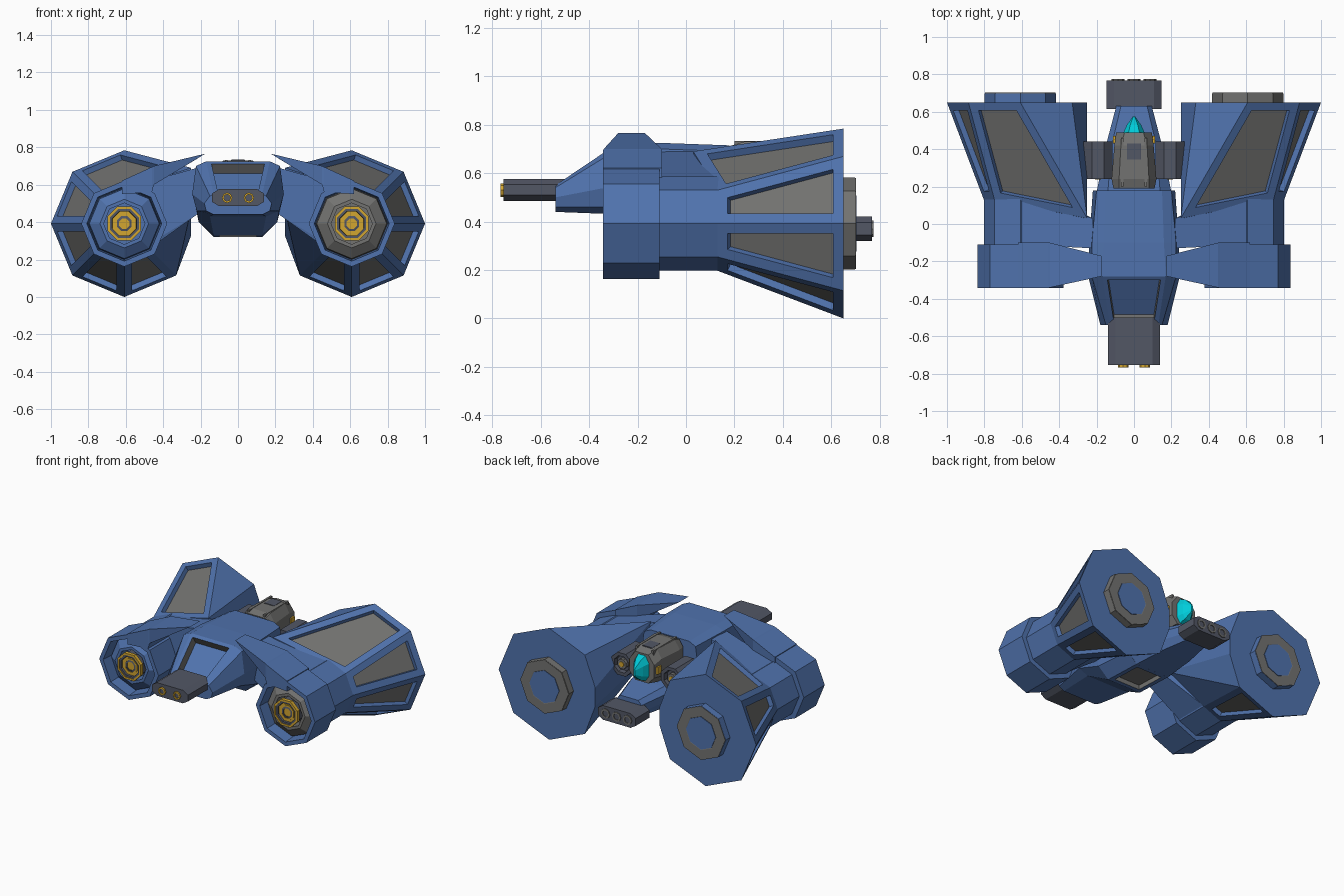
import bpy, bmesh
from math import cos, sin, pi

if "Cube" in bpy.data.objects:
    bpy.data.objects.remove(bpy.data.objects["Cube"])


def material(name, rgb):
    m = bpy.data.materials.new(name)
    m.diffuse_color = (*rgb, 1)
    m.use_nodes = True
    m.node_tree.nodes["Principled BSDF"].inputs["Base Color"].default_value = m.diffuse_color
    return m


BLUE = material("blue_paint", (0.08, 0.17, 0.42))
GREY = material("grey_metal", (0.17, 0.17, 0.165))
DARK = material("dark_metal", (0.085, 0.095, 0.13))
GOLD = material("gold_trim", (0.65, 0.38, 0.03))
CYAN = material("cyan_glass", (0.0, 0.6, 0.7))
CX, CZ = 0.608, 0.392      # pod axis


def finish(name, bm, mats, mirror=False):
    me = bpy.data.meshes.new(name)
    bm.to_mesh(me)
    bm.free()
    ob = bpy.data.objects.new(name, me)
    bpy.context.collection.objects.link(ob)
    for m in mats:
        me.materials.append(m)
    if mirror:
        ob.modifiers.new("Mirror", "MIRROR").use_mirror_merge = False
    return ob


def loft_bm(rings):
    bm = bmesh.new()
    vs = [[bm.verts.new(p) for p in r] for r in rings]
    n = len(vs[0])
    for a, b in zip(vs, vs[1:]):
        for i in range(n):
            j = (i + 1) % n
            bm.faces.new((a[i], a[j], b[j], b[i]))
    bm.faces.new(vs[0])
    bm.faces.new(vs[-1])
    bmesh.ops.recalc_face_normals(bm, faces=bm.faces)
    bm.normal_update()
    return bm


def hull_bm(pts):
    bm = bmesh.new()
    for p in pts:
        bm.verts.new(p)
    bmesh.ops.convex_hull(bm, input=bm.verts)
    loose = [v for v in bm.verts if not v.link_faces]
    bmesh.ops.delete(bm, geom=loose, context="VERTS")
    bmesh.ops.dissolve_limit(bm, angle_limit=0.02, verts=bm.verts, edges=bm.edges)
    bmesh.ops.recalc_face_normals(bm, faces=bm.faces)
    bm.normal_update()
    return bm


def recess(bm, faces, rim, depth, wall=0, floor=0):
    bmesh.ops.inset_individual(bm, faces=faces, thickness=rim, use_even_offset=True)
    bm.normal_update()
    walls = bmesh.ops.inset_individual(bm, faces=faces, thickness=0.002, depth=-depth)["faces"]
    for f in walls:
        f.material_index = wall
    for f in faces:
        f.material_index = floor


def ngon(cx, cz, r, y, n=8, phase=0.0):
    return [(cx + r * cos(phase + 2 * pi * i / n), y, cz + r * sin(phase + 2 * pi * i / n))
            for i in range(n)]


def lathe(name, cx, cz, profile, mat, mirror=True, n=8, phase=0.0):
    return finish(name, loft_bm([ngon(cx, cz, r, y, n, phase) for r, y in profile]), [mat], mirror)


def sym(y, half):
    """Symmetric cross-section from half-profile points (x, z), top to bottom."""
    return [(x, y, z) for x, z in half] + [(-x, y, z) for x, z in reversed(half)]


def block(name, y0, y1, w, z0, z1, mat, cut):
    half = [(w - cut, z1), (w, z1 - cut * 0.6), (w, z0 + cut * 0.6), (w - cut, z0)]
    return finish(name, loft_bm([sym(y0, half), sym(y1, half)]), [mat])


# --- Engine pods ---
lathe("pod_core", CX, CZ, [(0.19, -0.2), (0.2, -0.342), (0.23, -0.342), (0.23, -0.11),
                           (0.195, -0.11), (0.195, 0.14)], BLUE)

# flared rear skirt, trimmed on the inside and drawn in to the body mount
pts = ngon(CX, CZ, 0.195, 0.13)
for x, y, z in ngon(CX, CZ, 0.392, 0.65):
    if x > 0.25:
        pts.append((x, y, z))
pts += [(0.25, 0.65, 0.33), (0.25, 0.65, 0.46), (0.25, 0.03, 0.69), (0.25, 0.03, 0.47)]
bm = hull_bm(pts)
slots = [f for f in bm.faces if len(f.verts) == 4 and abs(f.normal.y) < 0.6
         and (f.normal.x > 0.1 or f.normal.z < -0.6)]
recess(bm, slots, 0.045, 0.03, 0, 1)
finish("pod_skirt", bm, [BLUE, GREY], True)

# strut from pod to body
pts = [p for y in (-0.11, 0.13) for p in ngon(CX, CZ, 0.19, y) if p[0] < CX + 0.01]
pts += [(0.22, y, z) for y in (-0.13, 0.03) for z in (0.44, 0.69)]
finish("pod_strut", hull_bm(pts), [BLUE], True)

# arched arm over the pod, tapering to a raised tip
arm = [(0.62, 0.622, 0.55, -0.342, -0.10), (0.46, 0.695, 0.56, -0.342, -0.10),
       (0.45, 0.70, 0.60, -0.34, -0.10), (0.175, 0.766, 0.735, -0.28, -0.17)]
finish("pod_arm", loft_bm([[(x, a, t), (x, b, t), (x + 0.05 * (x < 0.2), b, u),
                            (x + 0.05 * (x < 0.2), a, u)] for x, t, u, a, b in arm]), [BLUE], True)

# nozzle and collar, painted differently on each side
for side, paint in ((-1, BLUE), (1, GREY)):
    tag = "left" if side < 0 else "right"
    lathe(f"nozzle_wall_{tag}", side * CX, CZ, [(0.19, 0.64), (0.19, 0.699)], paint, False)
    lathe(f"front_collar_{tag}", side * CX, CZ,
          [(0.195, -0.22), (0.187, -0.27), (0.13, -0.31), (0.11, -0.31), (0.11, -0.22)], paint, False)
lathe("nozzle_face", CX, CZ, [(0.188, 0.68), (0.188, 0.702), (0.12, 0.702), (0.115, 0.7005)], GREY)
lathe("nozzle_core", CX, CZ, [(0.115, 0.69), (0.115, 0.704)], BLUE)

# cannon in the front of each pod
P8 = pi / 8
lathe("cannon_barrel", CX, CZ, [(0.09, -0.2), (0.09, -0.335), (0.07, -0.335), (0.065, -0.27)],
      DARK, phase=P8)
lathe("cannon_core", CX, CZ, [(0.05, -0.22), (0.05, -0.32), (0.03, -0.325), (0.03, -0.3)],
      DARK, phase=P8)
for ro, ri, y in ((0.098, 0.084, -0.34), (0.055, 0.043, -0.325)):
    lathe("cannon_ring", CX, CZ, [(ri, y + 0.02), (ri, y), (ro, y), (ro, y + 0.025)], GOLD, phase=P8)

# --- Central body ---
body = [
    (-0.54, [(0.13, 0.55), (0.15, 0.54), (0.18, 0.5), (0.17, 0.46), (0.13, 0.44)]),
    (-0.28, [(0.17, 0.725), (0.225, 0.7), (0.245, 0.55), (0.22, 0.46), (0.15, 0.43)]),
    (-0.1, [(0.16, 0.725), (0.225, 0.7), (0.24, 0.55), (0.21, 0.4), (0.13, 0.33)]),
    (0.18, [(0.15, 0.715), (0.2, 0.69), (0.22, 0.55), (0.2, 0.39), (0.13, 0.32)])]
bm = loft_bm([sym(y, h) for y, h in body])
mid = [(f, f.calc_center_median()) for f in bm.faces]
front = [f for f, c in mid if abs(c.x) < 0.01 and f.normal.z > 0.5 and c.y < -0.3]
belly = [f for f, c in mid if abs(c.x) < 0.01 and f.normal.z < -0.7 and c.y > 0]
recess(bm, front, 0.025, 0.06, 1, 0)
recess(bm, belly, 0.03, 0.03, 1, 1)
finish("body", bm, [BLUE, GREY])

tail = [(0.17, [(0.14, 0.5), (0.2, 0.46), (0.2, 0.39), (0.13, 0.32)]),
        (0.42, [(0.12, 0.48), (0.15, 0.44), (0.14, 0.38), (0.11, 0.325)]),
        (0.63, [(0.07, 0.45), (0.095, 0.42), (0.09, 0.37), (0.07, 0.33)])]
finish("tail_boom", loft_bm([sym(y, h) for y, h in tail]), [BLUE])

# --- Nose and tail gun boxes ---
block("nose_gun_box", -0.755, -0.5, 0.14, 0.485, 0.577, DARK, 0.04)
block("tail_gun_box", 0.615, 0.768, 0.147, 0.32, 0.42, DARK, 0.04)
for x in (-0.058, 0.058):
    lathe("nose_muzzle", x, 0.53, [(0.018, -0.74), (0.018, -0.766), (0.028, -0.766), (0.028, -0.74)],
          GOLD, False)
    lathe("nose_muzzle_core", x, 0.53, [(0.016, -0.74), (0.016, -0.762)], DARK, False)
for x in (-0.085, 0, 0.085):
    lathe("tail_muzzle", x, 0.37, [(0.022, 0.75), (0.022, 0.774), (0.034, 0.774), (0.034, 0.75)],
          GREY, False)

# --- Rear-facing cockpit ---
cab = [(0.19, [(0.08, 0.715), (0.11, 0.67), (0.11, 0.55), (0.08, 0.49)]),
       (0.24, [(0.08, 0.73), (0.12, 0.67), (0.12, 0.55), (0.08, 0.49)]),
       (0.42, [(0.07, 0.73), (0.105, 0.67), (0.105, 0.55), (0.07, 0.5)]),
       (0.49, [(0.05, 0.71), (0.095, 0.65), (0.095, 0.56), (0.05, 0.51)])]
finish("cockpit", loft_bm([sym(y, h) for y, h in cab]), [GREY])
glass = [(0.485, [(0.03, 0.7), (0.058, 0.65), (0.058, 0.56), (0.03, 0.52)]),
         (0.53, [(0.02, 0.68), (0.038, 0.64), (0.038, 0.57), (0.02, 0.54)]),
         (0.575, [(0.004, 0.63), (0.006, 0.62), (0.006, 0.59), (0.004, 0.58)])]
finish("canopy", loft_bm([sym(y, h) for y, h in glass]), [CYAN])
block("roof_hatch", 0.345, 0.43, 0.038, 0.7, 0.734, DARK, 0.004)
finish("roof_rail", hull_bm([(x, y, z) for x in (0.055, 0.07) for y in (0.2, 0.46)
                             for z in (0.69, 0.733)]), [GREY], True)
finish("side_light", hull_bm([(x, y, z) for x in (0.09, 0.112) for y in (0.43, 0.47)
                              for z in (0.58, 0.63)]), [GOLD], True)

# side turrets on the cockpit
lathe("side_turret", 0.193, 0.56, [(0.05, 0.26), (0.055, 0.24), (0.085, 0.24), (0.085, 0.44),
                                   (0.06, 0.44), (0.055, 0.41)], DARK, phase=P8)
lathe("turret_core", 0.193, 0.56, [(0.035, 0.245), (0.035, 0.437)], GREY, phase=P8)
lathe("turret_tip", 0.193, 0.56, [(0.018, 0.238), (0.018, 0.442)], GOLD, phase=P8)
